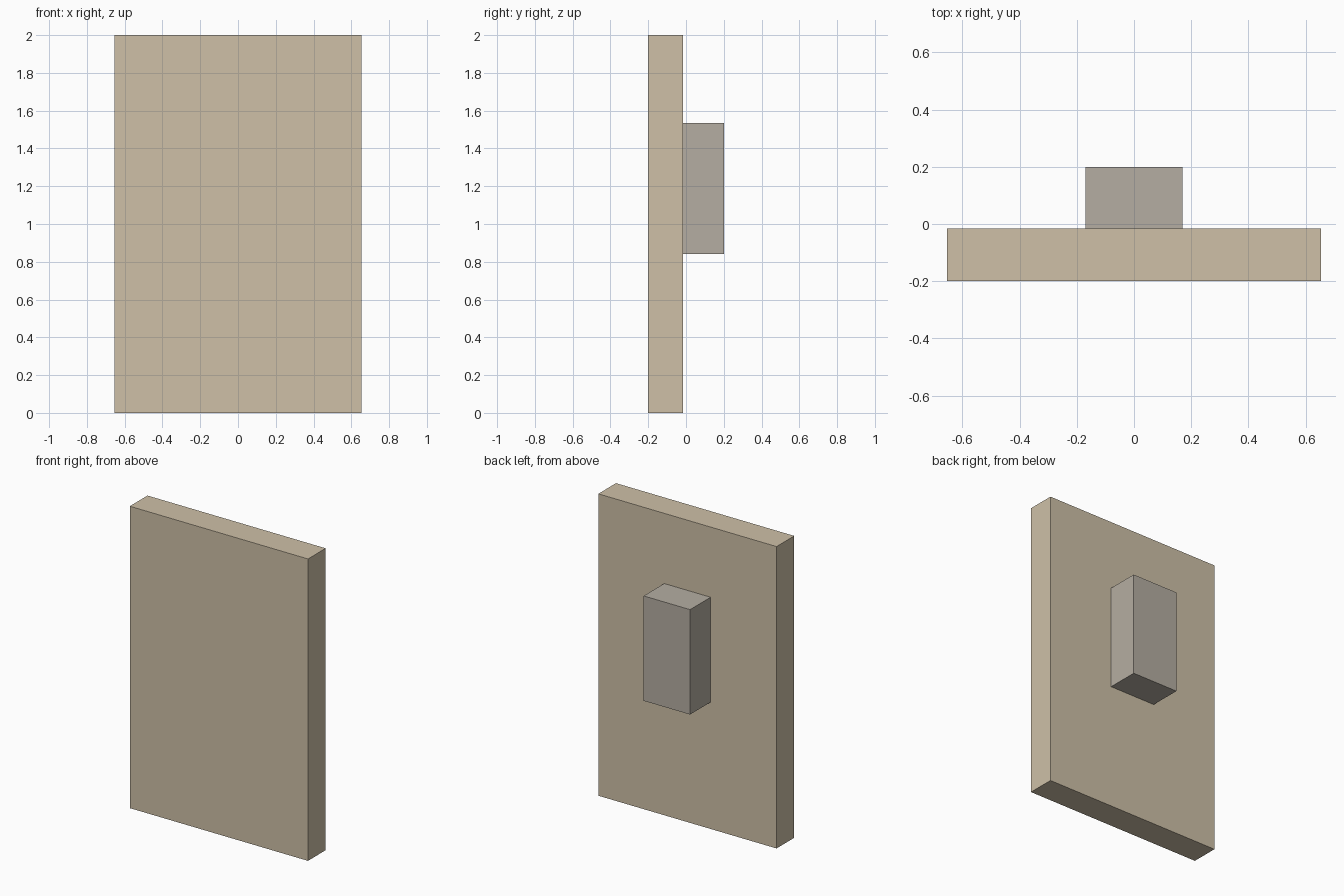
import bpy

if "Cube" in bpy.data.objects:
    bpy.data.objects.remove(bpy.data.objects["Cube"])


def material(name, rgb):
    m = bpy.data.materials.new(name)
    m.diffuse_color = (*rgb, 1)
    m.use_nodes = True
    m.node_tree.nodes["Principled BSDF"].inputs["Base Color"].default_value = m.diffuse_color
    return m


def box(name, lo, hi, mat):
    centre = [(a + b) / 2 for a, b in zip(lo, hi)]
    bpy.ops.mesh.primitive_cube_add(size=1, location=centre)
    ob = bpy.context.object
    ob.name = name
    ob.scale = [b - a for a, b in zip(lo, hi)]
    bpy.ops.object.transform_apply(location=False, rotation=False, scale=True)
    ob.data.materials.append(mat)
    return ob


# Upright flat panel
box("panel", (-0.653, -0.2, 0), (0.653, -0.015, 2), material("tan", (0.62, 0.53, 0.39)))

# Block fixed to the back of the panel
box("back_block", (-0.17, -0.015, 0.84), (0.17, 0.2, 1.535), material("warm_grey", (0.46, 0.42, 0.36)))
